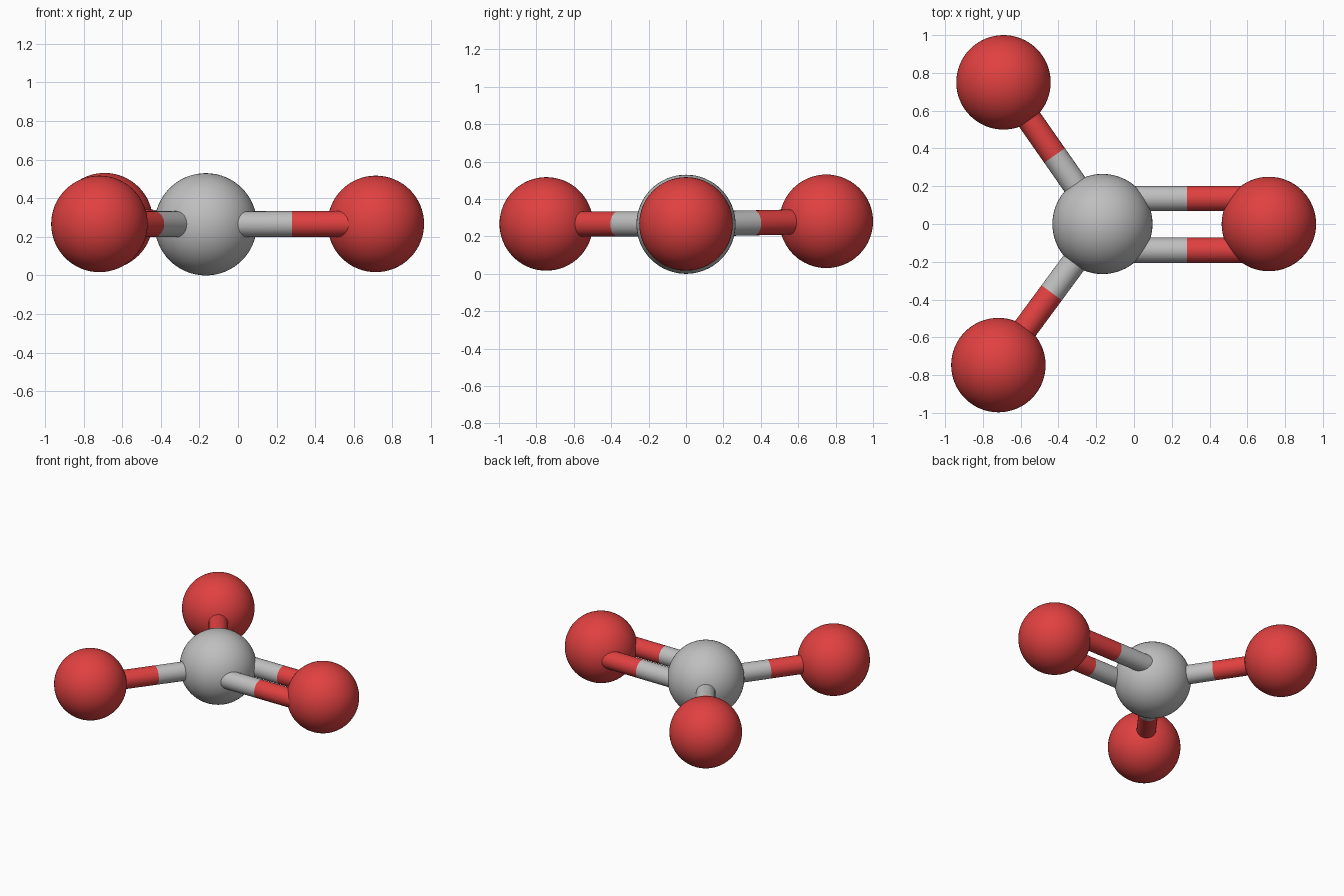
import bpy
from mathutils import Vector

if "Cube" in bpy.data.objects:
    bpy.data.objects.remove(bpy.data.objects["Cube"])


def material(name, rgb):
    m = bpy.data.materials.new(name)
    m.diffuse_color = (*rgb, 1.0)
    m.use_nodes = True
    m.node_tree.nodes["Principled BSDF"].inputs["Base Color"].default_value = m.diffuse_color
    return m


grey = material("light grey", (0.52, 0.52, 0.52))
red = material("red", (0.75, 0.052, 0.052))
ROD_RADIUS = 0.067


def finish(name, mat):
    ob = bpy.context.object
    ob.name = name
    ob.data.materials.append(mat)
    bpy.ops.object.shade_smooth_by_angle(angle=0.7)
    return ob


def ball(name, centre, radius, mat):
    bpy.ops.mesh.primitive_uv_sphere_add(
        segments=64, ring_count=32, radius=radius, location=centre)
    finish(name, mat)


def rod(name, start, end, mat):
    axis = end - start
    bpy.ops.mesh.primitive_cylinder_add(
        vertices=32, radius=ROD_RADIUS, depth=axis.length,
        location=(start + end) / 2, end_fill_type='NOTHING')
    ob = finish(name, mat)
    ob.rotation_euler = axis.to_track_quat('Z', 'Y').to_euler()


def bond(name, start, end, split):
    # two-coloured rod, grey near the centre ball and red near the outer ball
    mid = start.lerp(end, split)
    rod(name + "_inner_half", start, mid, grey)
    rod(name + "_outer_half", mid, end, red)


# Balls
centre = Vector((-0.167, 0.0, 0.265))
right = Vector((0.714, 0.0, 0.267))
back = Vector((-0.691, 0.75, 0.281))
front = Vector((-0.718, -0.747, 0.267))
ball("centre_ball", centre, 0.265, grey)
for label, pos in (("right", right), ("back", back), ("front", front)):
    ball(label + "_ball", pos, 0.25, red)

# Single bonds
bond("back_bond", centre, back, 0.485)
bond("front_bond", centre, front, 0.488)

# Double bond, a parallel pair of rods
for label, dy in (("back", 0.135), ("front", -0.139)):
    off = Vector((0, dy, 0))
    bond("double_bond_" + label, centre + off, right + off, 0.507)
